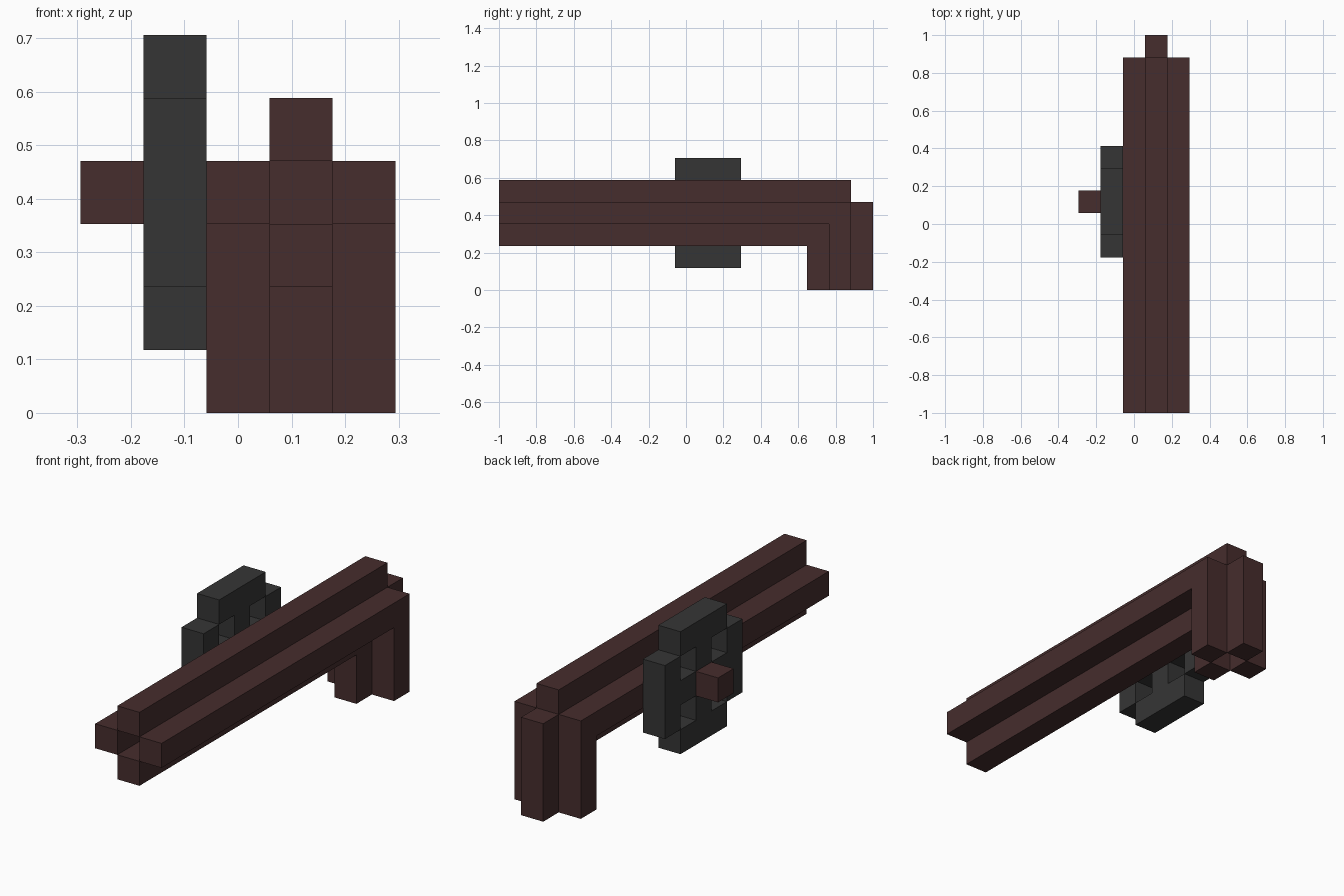
import bpy, bmesh
from mathutils import Vector

U = 2 / 17                             # one block
ORIGIN = Vector((-2.5, -8.5, 0))       # lower corner, in blocks

cube = bpy.data.objects.get("Cube")
if cube:
    bpy.data.objects.remove(cube)


def material(name, rgb):
    mat = bpy.data.materials.new(name)
    mat.use_nodes = True
    mat.diffuse_color = (*rgb, 1)
    mat.node_tree.nodes["Principled BSDF"].inputs["Base Color"].default_value = (*rgb, 1)
    return mat


BROWN = material("dark red brown", (0.061, 0.026, 0.026))
GREY = material("dark grey", (0.036, 0.036, 0.036))


def slab(name, mat, column, polygons):
    """Extrude (y, z) polygons, measured in blocks, one block wide along x."""
    bm = bmesh.new()
    for poly in polygons:
        bm.faces.new([bm.verts.new((column, y, z)) for y, z in poly])
    bmesh.ops.remove_doubles(bm, verts=bm.verts, dist=0.001)
    ext = bmesh.ops.extrude_face_region(bm, geom=bm.faces[:], use_keep_orig=True)
    moved = [g for g in ext["geom"] if isinstance(g, bmesh.types.BMVert)]
    bmesh.ops.translate(bm, verts=moved, vec=(1, 0, 0))
    bmesh.ops.recalc_face_normals(bm, faces=bm.faces)
    for v in bm.verts:
        v.co = (v.co + ORIGIN) * U
    mesh = bpy.data.meshes.new(name)
    bm.to_mesh(mesh)
    bm.free()
    mesh.materials.append(mat)
    obj = bpy.data.objects.new(name, mesh)
    bpy.context.collection.objects.link(obj)
    return obj


def rect(y0, z0, y1, z1):
    return [(y0, z0), (y1, z0), (y1, z1), (y0, z1)]


def elbow(end, top):
    """Horizontal bar that turns down to the ground at its back end."""
    return [(0, top - 1), (end - 1, top - 1), (end - 1, 0),
            (end, 0), (end, top), (0, top)]


# Hollow pipe: four walls around an open channel that bends down to the spout
slab("pipe_right_wall", BROWN, 2, [elbow(16, 4)])
slab("pipe_left_wall", BROWN, 4, [elbow(16, 4)])
slab("pipe_lower_wall", BROWN, 3, [elbow(15, 3)])
slab("pipe_top_wall", BROWN, 3, [rect(0, 4, 16, 5)])
slab("spout_back_wall", BROWN, 3, [rect(16, 0, 17, 4)])

# Valve wheel: rim with open corners and a cross of spokes
cells = []
for i in range(-2, 3):
    for j in range(-2, 3):
        corner = abs(i) == 2 and abs(j) == 2
        gap = abs(i) == 1 and abs(j) == 1
        if not (corner or gap):
            cells.append(rect(i + 9, j + 3, i + 10, j + 4))
slab("valve_wheel", GREY, 1, cells)

# Hub knob
slab("valve_knob", BROWN, 0, [rect(9, 3, 10, 4)])
